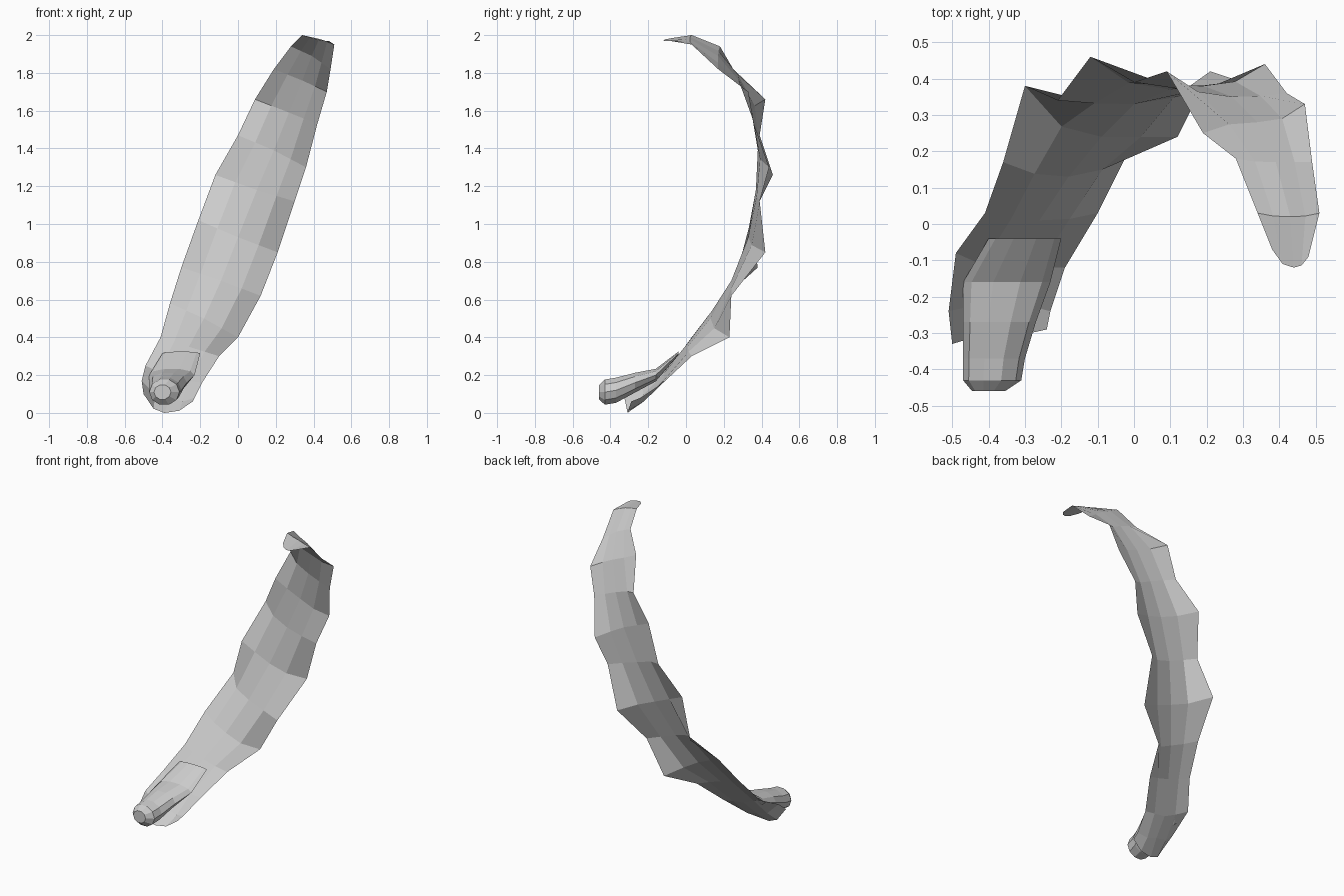
import bpy, bmesh, math
from mathutils import Vector

if "Cube" in bpy.data.objects:
    bpy.data.objects.remove(bpy.data.objects["Cube"])

# Stations along the curved peel, bottom to top: left edge, spine, right edge
STATIONS = [
    ((-.50, -.33, .10), (-.39, -.31, .00), (-.24, -.29, .06)),
    ((-.51, -.24, .17), (-.36, -.22, .08), (-.23, -.24, .08)),
    ((-.49, -.08, .25), (-.34, -.12, .18), (-.19, -.12, .16)),
    ((-.41, .03, .40), (-.26, .01, .35), (-.10, .03, .30)),
    ((-.36, .17, .58), (-.18, .13, .50), (.00, .23, .40)),
    ((-.30, .38, .77), (-.09, .24, .70), (.12, .24, .62)),
    ((-.21, .34, 1.02), (.00, .33, .93), (.21, .42, .85)),
    ((-.12, .46, 1.26), (.10, .37, 1.18), (.30, .39, 1.12)),
    ((.00, .39, 1.47), (.19, .38, 1.39), (.36, .44, 1.30)),
    ((.09, .42, 1.66), (.27, .35, 1.59), (.42, .36, 1.53)),
    ((.19, .25, 1.82), (.34, .28, 1.76), (.47, .33, 1.70)),
    ((.28, .18, 1.94), (.39, .17, 1.89), (.49, .17, 1.82)),
    ((.34, .03, 2.0), (.43, .02, 1.98), (.51, .03, 1.95)),
    ((.38, -.07, 1.985), (.44, -.12, 1.97), (.48, -.09, 1.97)),
]


def between(edge, spine, drop):
    # Inner column: half way across, staying near the spine's depth
    p = Vector(edge).lerp(Vector(spine), .48)
    p.y = spine[1] + drop * (edge[1] - spine[1])
    return p


def loft(name, rows, closed=False, cap=False):
    bm = bmesh.new()
    grid = [[bm.verts.new(p) for p in row] for row in rows]
    n = len(grid[0])
    for a, b in zip(grid, grid[1:]):
        for i in range(n if closed else n - 1):
            j = (i + 1) % n
            bm.faces.new((a[i], a[j], b[j], b[i]))
    if cap:
        bm.faces.new(grid[0][::-1])
    mesh = bpy.data.meshes.new(name)
    bm.to_mesh(mesh)
    bm.free()
    obj = bpy.data.objects.new(name, mesh)
    bpy.context.collection.objects.link(obj)
    return obj


# Thin curved sheet with ragged, folded edges
rows = []
for k, (left, spine, right) in enumerate(STATIONS):
    a, b = between(left, spine, .2), between(right, spine, .2)
    if k < 2:  # cupped rim at the lower end
        a.z -= .03
        b.z -= .02
    rows.append([left, a, spine, b, right])
loft("peel_strip", rows)

# Rounded stub held inside the lower rim: y, x, z, half width, half height
STUB = [(-.46, -.40, .11, .045, .04), (-.43, -.39, .11, .08, .07),
        (-.37, -.385, .12, .085, .07), (-.27, -.37, .16, .10, .055),
        (-.16, -.35, .20, .12, .035), (-.04, -.30, .315, .10, .01)]
rings = []
for y, x, z, w, h in STUB:
    rings.append([(x + w * math.cos(t), y, z + h * math.sin(t))
                  for t in (math.tau * i / 10 for i in range(10))])
loft("end_stub", rings, closed=True, cap=True)
for obj in bpy.data.objects:
    if obj.name == "end_stub":
        bm = bmesh.new()
        bm.from_mesh(obj.data)
        bmesh.ops.recalc_face_normals(bm, faces=bm.faces)
        bm.to_mesh(obj.data)
        bm.free()
